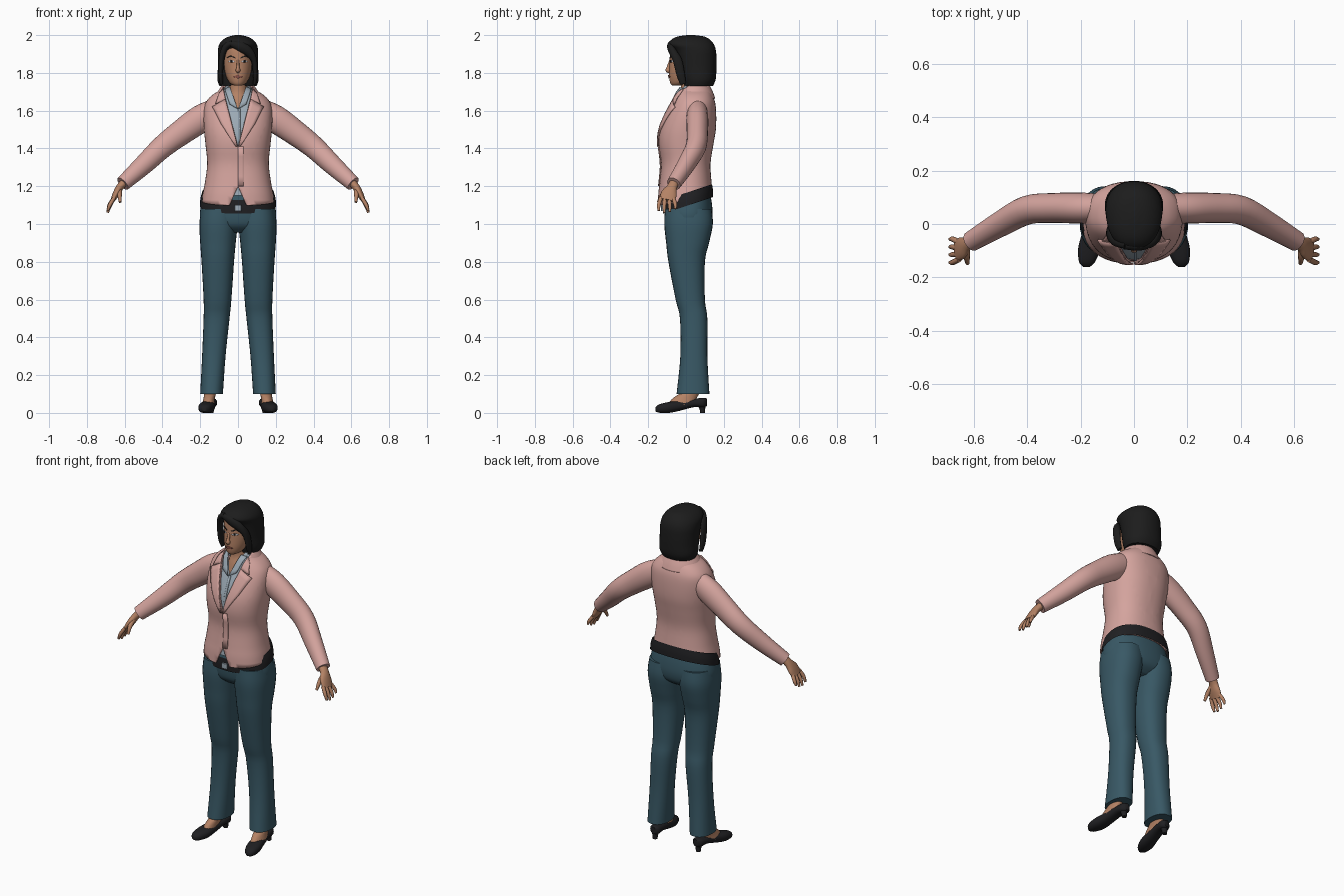
import bpy
import bmesh
import math
from mathutils import Vector
from mathutils.bvhtree import BVHTree

cube = bpy.data.objects.get("Cube")
if cube:
    bpy.data.objects.remove(cube, do_unlink=True)

X, Y, Z = Vector((1, 0, 0)), Vector((0, 1, 0)), Vector((0, 0, 1))
parts = []


def material(name, *rgb):
    mat = bpy.data.materials.new(name)
    mat.use_nodes = True
    mat.diffuse_color = (*rgb, 1)
    shader = next(n for n in mat.node_tree.nodes if n.type == 'BSDF_PRINCIPLED')
    shader.inputs["Base Color"].default_value = (*rgb, 1)
    shader.inputs["Roughness"].default_value = 0.8
    return mat


pink = material("jacket_pink", .66, .37, .34)
teal = material("trouser_teal", .04, .098, .13)
black = material("hair_black", .012, .012, .012)
dark = material("leather_dark", .014, .014, .016)
skin = material("skin", .46, .225, .13)
grey = material("shirt_grey_blue", .33, .40, .46)
lip = material("lip_brown", .27, .09, .07)
white = material("eye_white", .55, .6, .65)


def finish(name, bm, mat, mirror, thick=0, offset=-1):
    """Turn a bmesh into a named object with optional mirror and thickness."""
    bmesh.ops.recalc_face_normals(bm, faces=bm.faces[:])
    mesh = bpy.data.meshes.new(name)
    bm.to_mesh(mesh)
    bm.free()
    mesh.materials.append(mat)
    obj = bpy.data.objects.new(name, mesh)
    bpy.context.scene.collection.objects.link(obj)
    if thick:
        mod = obj.modifiers.new("thickness", 'SOLIDIFY')
        mod.thickness, mod.offset = thick, offset
    if mirror:
        obj.modifiers.new("mirror", 'MIRROR').use_mirror_merge = False
    parts.append(obj)
    return obj


def smooth_path(rings, steps):
    """Catmull-Rom interpolation of ring parameters."""
    out = []
    for i in range(len(rings) - 1):
        p0, p1 = rings[max(i - 1, 0)], rings[i]
        p2, p3 = rings[i + 1], rings[min(i + 2, len(rings) - 1)]
        for s in range(steps):
            t = s / steps
            out.append([b + t * ((c - a) + t * ((2 * a - 5 * b + 4 * c - d)
                        + t * (3 * b - a - 3 * c + d))) / 2
                        for a, b, c, d in zip(p0, p1, p2, p3)])
    return out + [list(rings[-1])]


def loft(name, rings, mat, axes=None, sides=24, power=2, steps=4,
         cap=True, mirror=False, thick=0, tilt=0):
    """Skin rings of (x, y, z, width, depth); without axes they follow the path."""
    rings = smooth_path(rings, steps)
    bm = bmesh.new()
    loops = []
    for i, (x, y, z, w, d) in enumerate(rings):
        if axes:
            a, b = axes
        else:
            t = Vector(rings[min(i + 1, len(rings) - 1)][:3]) - Vector(rings[max(i - 1, 0)][:3])
            t.normalize()
            b = (Y - t * t.dot(Y)).normalized()
            a = b.cross(t)
        loop = []
        for k in range(sides):
            u = math.tau * k / sides
            c, s = math.cos(u), math.sin(u)
            co = Vector((x, y, z))
            co += a * w * math.copysign(abs(c) ** (2 / power), c)
            co += b * d * math.copysign(abs(s) ** (2 / power), s)
            co.z += tilt * co.y
            loop.append(bm.verts.new(co))
        loops.append(loop)
    for lo, hi in zip(loops, loops[1:]):
        for k in range(sides):
            j = (k + 1) % sides
            bm.faces.new((lo[k], lo[j], hi[j], hi[k]))
    if cap:
        bm.faces.new(loops[0])
        bm.faces.new(loops[-1])
    return finish(name, bm, mat, mirror, thick)


def level(z, x0, x1, y0, y1):
    """Horizontal ring from its extents."""
    return ((x0 + x1) / 2, (y0 + y1) / 2, z, (x1 - x0) / 2, (y1 - y0) / 2)


def body(rows, shrink=0):
    return [level(z, shrink - w, w - shrink, f + shrink, b - shrink) for z, w, f, b in rows]


def surface(obj):
    return BVHTree.FromPolygons([v.co for v in obj.data.vertices],
                                [p.vertices[:] for p in obj.data.polygons])


def wedge(obj, apex, half, height):
    """Cut a V-shaped opening into the front."""
    bm = bmesh.new()
    bm.from_mesh(obj.data)
    for s in (1, -1):
        bmesh.ops.bisect_plane(bm, geom=bm.verts[:] + bm.edges[:] + bm.faces[:],
                               plane_co=(0, 0, apex), plane_no=(s * height, 0, -half))
    gone = []
    for f in bm.faces:
        c = f.calc_center_median()
        t = (c.z - apex) / height
        if c.y < .01 and t > 0 and abs(c.x) < half * t:
            gone.append(f)
    bmesh.ops.delete(bm, geom=gone, context='FACES')
    bm.to_mesh(obj.data)
    bm.free()


def plate(name, first, second, tree, mat, lift=.004, thick=.005, mirror=True):
    """Thin sheet between two (x, z) edges, laid on a front surface."""
    n, m = 4, 4
    first, second = [[Vector(a).lerp(Vector(b), k / n) for a, b in zip(e, e[1:])
                      for k in range(n)] + [Vector(e[-1])] for e in (first, second)]
    bm = bmesh.new()
    rows = []
    for a, b in zip(first, second):
        row = []
        for k in range(m + 1):
            p = a.lerp(b, k / m)
            hit = tree.ray_cast(Vector((p.x, -1, p.y)), Y)[0]
            row.append(bm.verts.new((p.x, (hit.y if hit else 0) - lift, p.y)))
        rows.append(row)
    for r, q in zip(rows, rows[1:]):
        for k in range(m):
            bm.faces.new((r[k], r[k + 1], q[k + 1], q[k]))
    return finish(name, bm, mat, mirror, thick, 0)


# Jacket and shirt share one torso profile: height, half width, front, back
torso = [(1.06, .195, -.15, .13), (1.15, .188, -.148, .14), (1.22, .175, -.14, .135),
         (1.32, .163, -.132, .13), (1.42, .172, -.145, .145), (1.5, .18, -.138, .158),
         (1.58, .182, -.108, .16), (1.64, .172, -.078, .155), (1.68, .14, -.06, .142),
         (1.71, .095, -.048, .128), (1.735, .075, -.035, .115)]
jacket = loft("jacket_body", body(torso), pink, (X, Y), 48, 2.3, cap=False, thick=.008)
front = surface(jacket)
bm = bmesh.new()
bm.from_mesh(jacket.data)
bmesh.ops.bisect_plane(bm, geom=bm.verts[:] + bm.edges[:] + bm.faces[:], clear_inner=True,
                       plane_co=(0, 0, 1.122), plane_no=(0, -.16, 1))
bm.to_mesh(jacket.data)
bm.free()
wedge(jacket, 1.41, .075, .29)
wedge(jacket, 1.2, .045, -.1)
shirt = loft("shirt", body(torso[1:], .012), grey, (X, Y), 40, 2.3, cap=False)
shirt_front = surface(shirt)
wedge(shirt, 1.61, .05, .12)

# Lapels, front overlap and collars
plate("lapel", [(.002, 1.41), (.04, 1.56), (.066, 1.66)],
      [(.012, 1.41), (.09, 1.53), (.135, 1.62)], front, pink, .006, .008)
plate("upper_lapel", [(.066, 1.66), (.078, 1.715)], [(.118, 1.635), (.1, 1.69)],
      front, pink, .006, .008)
plate("front_overlap", [(0, 1.41), (0, 1.2)], [(.03, 1.41), (.03, 1.2)],
      front, pink, .003, .006, False)
collar = loft("jacket_collar", body([(1.665, .125, -.06, .155), (1.7, .108, -.055, .142),
              (1.74, .08, -.04, .122)]), pink, (X, Y), 40, cap=False, thick=.006)
wedge(collar, 1.41, .075, .29)
plate("shirt_collar", [(.002, 1.61), (.042, 1.725)], [(.045, 1.635), (.07, 1.715)],
      shirt_front, grey, .012, .006)
plate("shirt_placket", [(0, 1.61), (0, 1.4)], [(.012, 1.61), (.012, 1.4)],
      shirt_front, grey, .003, .005, False)

# Sleeves
loft("sleeve", [(.12, .06, 1.6, .065, .052), (.2, .06, 1.555, .073, .058),
     (.3, .06, 1.485, .067, .056), (.4, .052, 1.408, .06, .054),
     (.5, 0, 1.313, .052, .047), (.61, -.065, 1.213, .04, .038)], pink, mirror=True)

# Hands
loft("palm", [(.595, -.058, 1.228, .022, .026), (.625, -.074, 1.195, .02, .027),
     (.645, -.09, 1.16, .018, .042), (.664, -.1, 1.125, .012, .04)], skin, mirror=True)
for i, finger in enumerate(("index", "middle", "ring", "little")):
    y, reach = -.132 + .021 * i, (.06, .07, .065, .05)[i]
    tip = y + (i - 1.5) * .008
    loft(finger + "_finger", [(.655, y, 1.14, .01, .011), (.679, tip, 1.13 - reach * .5, .01, .01),
         (.69, tip, 1.13 - reach, .006, .006)], skin, sides=10, mirror=True)
loft("thumb", [(.628, -.088, 1.185, .014, .014), (.627, -.125, 1.155, .012, .012),
     (.624, -.148, 1.115, .007, .007)], skin, sides=10, mirror=True)

# Trousers and belt
loft("trouser_hips", body([(.955, .12, -.06, .08), (.99, .185, -.1, .125),
     (1.04, .202, -.113, .14), (1.1, .195, -.115, .138), (1.16, .178, -.11, .128)]),
     teal, (X, Y), 40, 2.3)
legs = [(1.08, .0, .195, -.112, .135), (1.0, .002, .204, -.115, .142),
        (.9, .012, .2, -.105, .122), (.8, .021, .193, -.093, .1), (.6, .035, .182, -.055, .1),
        (.5, .045, .182, -.032, .113), (.3, .066, .19, -.03, .113), (.1, .08, .2, -.05, .124)]
loft("trouser_leg", [level(*r) for r in legs], teal, (X, Y), 28, 2.3, mirror=True)
loft("belt", body([(1.095, .202, -.121, .144), (1.13, .199, -.122, .143),
     (1.165, .19, -.119, .138)]), dark, (X, Y), 40, 2.3, cap=False, tilt=.33)
loft("belt_buckle", [(.0, -.126, 1.07, .018, .006), (.0, -.126, 1.1, .018, .006)],
     grey, (X, Y), 12, 5)

# Feet and heeled shoes
loft("foot", [(.158, -.03, .045, .033, .07), (.152, -.005, .08, .03, .062),
     (.145, .035, .12, .032, .045), (.143, .045, .17, .03, .04)], skin, (X, Y), mirror=True)
loft("shoe", [(.178, -.162, .018, .01, .01), (.176, -.142, .023, .03, .022),
     (.167, -.09, .029, .042, .029), (.157, -.03, .039, .037, .027),
     (.147, .04, .052, .033, .022), (.142, .09, .054, .031, .026),
     (.14, .11, .056, .014, .02)], dark, (X, Z), power=2.4, mirror=True)
loft("shoe_heel", [(.143, .088, 0, .014, .013), (.143, .086, .025, .017, .016),
     (.142, .08, .05, .027, .026)], dark, (X, Y), 16, mirror=True)

# Neck and head
loft("neck", body([(1.58, .08, -.07, .1), (1.66, .065, -.045, .1), (1.71, .052, -.028, .095),
     (1.8, .054, -.03, .1)]), skin, (X, Y))
head = loft("head", body([(1.732, .018, -.072, -.03), (1.745, .042, -.083, .02),
            (1.78, .062, -.089, .07), (1.83, .074, -.088, .1), (1.88, .077, -.086, .12),
            (1.93, .075, -.082, .12), (1.965, .058, -.06, .1)]), skin, (X, Y), 32)
face = surface(head)
loft("nose", [(0, -.082, 1.868, .006, .006), (0, -.093, 1.83, .008, .009),
     (0, -.095, 1.814, .013, .013), (0, -.087, 1.804, .009, .007)], skin, sides=12)
plate("eye", [(.018, 1.862), (.033, 1.869), (.05, 1.862)],
      [(.018, 1.859), (.033, 1.855), (.05, 1.859)], face, white, .002, .002)
plate("iris", [(.029, 1.868), (.038, 1.868)], [(.029, 1.856), (.038, 1.856)],
      face, dark, .004, .002)
plate("eyebrow", [(.013, 1.882), (.038, 1.892), (.058, 1.882)],
      [(.013, 1.876), (.038, 1.886), (.058, 1.88)], face, black, .002, .002)
plate("lips", [(-.025, 1.781), (0, 1.788), (.025, 1.781)],
      [(-.025, 1.779), (0, 1.771), (.025, 1.779)], face, lip, .003, .004, False)

# Bobbed hair with a side-swept fringe
loft("hair", body([(1.73, .098, -.012, .142), (1.765, .109, -.022, .157),
     (1.82, .107, -.036, .161), (1.88, .107, -.05, .161), (1.92, .106, -.065, .158),
     (1.95, .1, -.092, .148), (1.975, .08, -.078, .128), (1.992, .05, -.045, .098),
     (2.0, .014, .005, .045)]), black, (X, Y), 40, 2.2)
loft("left_fringe", [(-.035, -.075, 1.955, .016, .02), (.015, -.082, 1.938, .026, .018),
     (.056, -.07, 1.912, .025, .02), (.085, -.045, 1.865, .016, .024),
     (.092, -.028, 1.79, .012, .022), (.088, -.015, 1.742, .008, .016)], black)
loft("right_fringe", [(-.03, -.075, 1.96, .014, .018), (-.065, -.065, 1.938, .017, .02),
     (-.086, -.045, 1.88, .015, .024), (-.092, -.028, 1.79, .012, .022),
     (-.088, -.015, 1.742, .008, .016)], black)

# Smooth shading with crisp edges
bpy.ops.object.select_all(action='DESELECT')
for obj in parts:
    obj.select_set(True)
bpy.context.view_layer.objects.active = parts[0]
bpy.ops.object.shade_smooth_by_angle(angle=math.radians(45))
